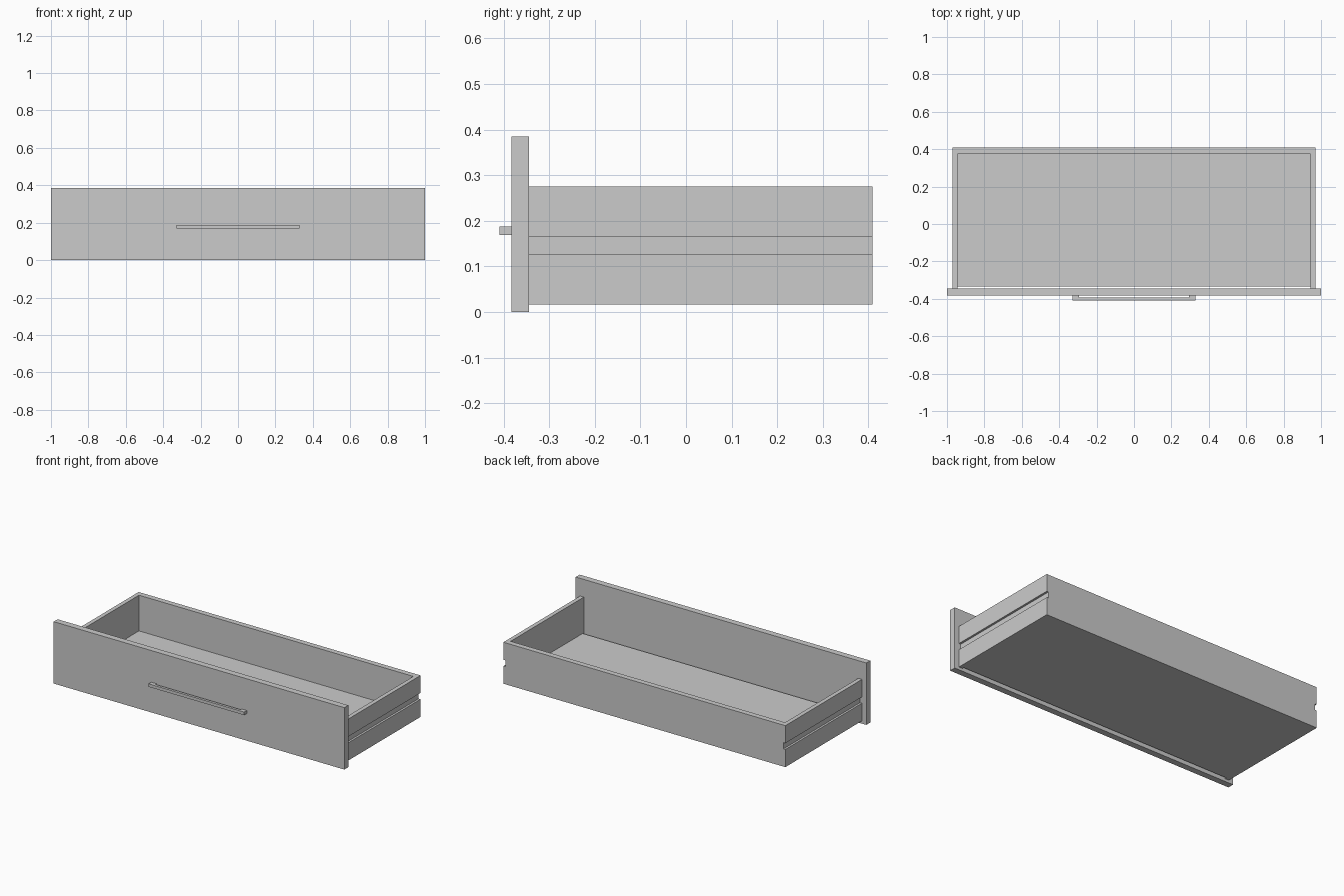
import bpy, bmesh
from mathutils import Vector

if "Cube" in bpy.data.objects:
    bpy.data.objects.remove(bpy.data.objects["Cube"])


def prism(name, outline, extrude):
    """Extrude a closed 3D outline along a vector."""
    bm = bmesh.new()
    face = bm.faces.new([bm.verts.new(p) for p in outline])
    new = bmesh.ops.extrude_face_region(bm, geom=[face])["geom"]
    moved = [v for v in new if isinstance(v, bmesh.types.BMVert)]
    bmesh.ops.translate(bm, verts=moved, vec=Vector(extrude))
    bmesh.ops.recalc_face_normals(bm, faces=bm.faces)
    mesh = bpy.data.meshes.new(name)
    bm.to_mesh(mesh)
    bm.free()
    obj = bpy.data.objects.new(name, mesh)
    bpy.context.collection.objects.link(obj)
    return obj


def box(name, x0, x1, y0, y1, z0, z1):
    outline = [(x0, y0, z0), (x1, y0, z0), (x1, y1, z0), (x0, y1, z0)]
    return prism(name, outline, (0, 0, z1 - z0))


FRONT, PANEL_BACK, BACK = -0.383, -0.344, 0.409
OUT, INN = 0.97, 0.944
LOW, TOP, FLOOR_TOP = 0.017, 0.275, 0.053

# Front panel, floor (small gap behind the panel) and back board
box("front_panel", -1, 1, FRONT, PANEL_BACK, 0, 0.385)
box("drawer_floor", -INN, INN, -0.333, BACK, LOW, FLOOR_TOP)
box("back_board", -INN, INN, 0.375, BACK, FLOOR_TOP, TOP)

# Side boards with a runner groove on the outside
g0, g1, cut = 0.127, 0.166, OUT - 0.013
profile = [(INN, LOW), (OUT, LOW), (OUT, g0), (cut, g0),
           (cut, g1), (OUT, g1), (OUT, TOP), (INN, TOP)]
for name, s in (("right_side", 1), ("left_side", -1)):
    prism(name, [(s * x, PANEL_BACK, z) for x, z in profile],
          (0, BACK - PANEL_BACK, 0))

# U-shaped bar handle
h, leg, bar = 0.329, 0.294, -0.393
handle = [(-h, FRONT), (-h, -BACK), (h, -BACK), (h, FRONT),
          (leg, FRONT), (leg, bar), (-leg, bar), (-leg, FRONT)]
prism("handle", [(x, y, 0.169) for x, y in handle], (0, 0, 0.019))
